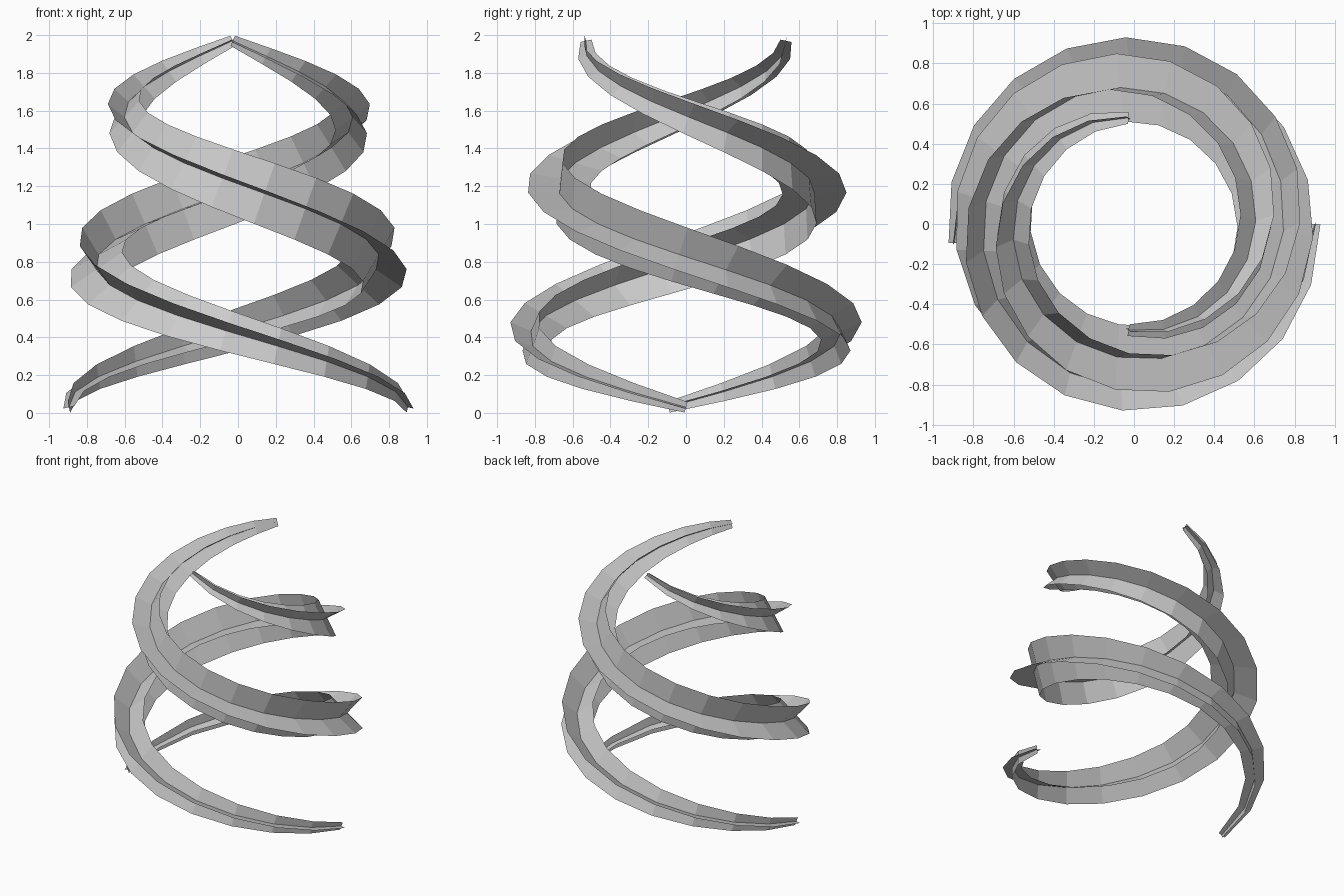
import bpy
from math import sin, cos, pi, radians, atan2
from mathutils import Vector

if "Cube" in bpy.data.objects:
    bpy.data.objects.remove(bpy.data.objects["Cube"])

SEGMENTS = 24
SWEEP = radians(453)      # total turn, clockwise going up
R_BOTTOM, R_TOP = 0.90, 0.53
Z_BOTTOM, Z_TOP = 0.03, 1.97


def ring(t, start):
    """Centre point and four fin tips of the cross-shaped section at t."""
    a = start - SWEEP * t
    r = R_BOTTOM + (R_TOP - R_BOTTOM) * t
    out = Vector((cos(a), sin(a), 0))
    along = Vector((sin(a), -cos(a), 0))
    slope = atan2(Z_TOP - Z_BOTTOM, SWEEP * r)
    up = Vector((0, 0, cos(slope))) - along * sin(slope)
    centre = out * r + Vector((0, 0, Z_BOTTOM + (Z_TOP - Z_BOTTOM) * t))
    arm = 0.03 + 0.145 * sin(pi * t)          # fins taper to both ends
    twist = radians(-14 + 181 * t)            # section turns half way round
    tips = [centre + arm * (out * cos(twist + k * pi / 2) + up * sin(twist + k * pi / 2))
            for k in range(4)]
    return [centre] + tips


def strand(name, start):
    verts, faces = [], []
    for i in range(SEGMENTS + 1):
        verts += ring(i / SEGMENTS, start)
    for i in range(SEGMENTS):
        a, b = i * 5, i * 5 + 5
        faces += [(a, a + k, b + k, b) for k in range(1, 5)]
    mesh = bpy.data.meshes.new(name)
    mesh.from_pydata(verts, [], faces)
    obj = bpy.data.objects.new(name, mesh)
    bpy.context.collection.objects.link(obj)


# Two intertwined finned strands
strand("spiral_strand_a", 0)
strand("spiral_strand_b", radians(186))
